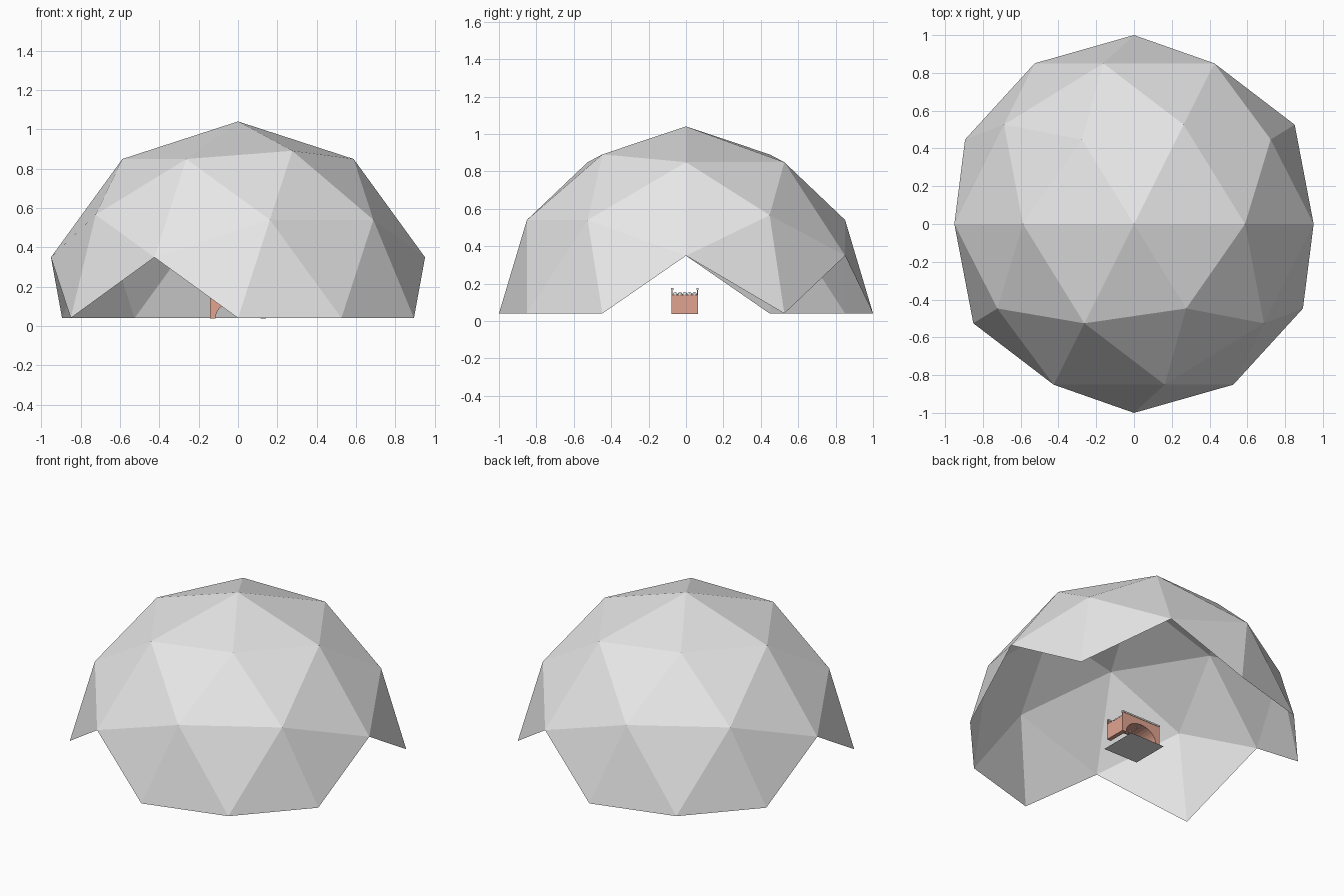
import bpy, bmesh, math
from mathutils import Matrix

if "Cube" in bpy.data.objects:
    bpy.data.objects.remove(bpy.data.objects["Cube"])


def material(name, rgb):
    m = bpy.data.materials.new(name)
    m.diffuse_color = (*rgb, 1)
    m.use_nodes = True
    m.node_tree.nodes["Principled BSDF"].inputs["Base Color"].default_value = m.diffuse_color
    return m


GREY = material("pale grey", (0.8, 0.8, 0.8))
BRICK = material("pink brick", (0.75, 0.37, 0.28))


def finish(name, bm, mat):
    me = bpy.data.meshes.new(name)
    bm.to_mesh(me)
    bm.free()
    me.materials.append(mat)
    ob = bpy.data.objects.new(name, me)
    bpy.context.collection.objects.link(ob)
    return ob


def box(name, x0, x1, y0, y1, z0, z1, mat):
    bm = bmesh.new()
    bmesh.ops.create_cube(bm, size=1)
    for v in bm.verts:
        v.co = ((x0 + x1) / 2 + v.co.x * (x1 - x0),
                (y0 + y1) / 2 + v.co.y * (y1 - y0),
                (z0 + z1) / 2 + v.co.z * (z1 - z0))
    return finish(name, bm, mat)


BASE = 0.04

# Open faceted dome: icosphere on its side, keeping only whole faces above the rim
bm = bmesh.new()
bmesh.ops.create_icosphere(bm, subdivisions=2, radius=1,
                           matrix=Matrix.Rotation(math.pi / 2, 4, 'X'))
low = [v for v in bm.verts if v.co.z < -0.01]
bmesh.ops.delete(bm, geom=low, context='VERTS')
bmesh.ops.translate(bm, verts=bm.verts, vec=(0, 0, BASE))
finish("sky_dome", bm, GREY)

# Flat ground sheet under the bridge
bm = bmesh.new()
bmesh.ops.create_grid(bm, x_segments=1, y_segments=1, size=0.125)
finish("ground_sheet", bm, GREY)

# Bridge body: arch strip extruded across the width
X, Y0, Y1, Z0, DECK = 0.143, -0.078, 0.065, 0.038, 0.14
N = 16
outline = [(-X, Z0), (-X, DECK), (X, DECK), (X, Z0)]
outline += [(0.115 * math.cos(math.pi * i / N), Z0 + 0.09 * math.sin(math.pi * i / N))
            for i in range(N + 1)]
bm = bmesh.new()
face = bm.faces.new([bm.verts.new((x, Y0, z)) for x, z in outline])
ext = bmesh.ops.extrude_face_region(bm, geom=[face])
bmesh.ops.translate(bm, vec=(0, Y1 - Y0, 0),
                    verts=[g for g in ext["geom"] if isinstance(g, bmesh.types.BMVert)])
bmesh.ops.recalc_face_normals(bm, faces=bm.faces)
finish("bridge_body", bm, BRICK)

# Parapets with stone coping along both sides
for side, ya, yb in (("front", Y0, Y0 + 0.007), ("back", Y1 - 0.007, Y1)):
    box(side + "_parapet", -X, X, ya, yb, DECK, 0.165, BRICK)
    box(side + "_coping", -X, X, ya - 0.003, yb + 0.003, 0.165, 0.175, GREY)

# Rounded cobbles on the deck
bm = bmesh.new()
cols, rows = 11, 5
px, py = 2 * X / cols, (Y1 - Y0 - 0.014) / rows
for i in range(cols):
    for j in range(rows):
        place = Matrix.Translation((-X + px * (i + 0.5), Y0 + 0.007 + py * (j + 0.5), DECK))
        bmesh.ops.create_icosphere(bm, subdivisions=2, radius=1,
                                   matrix=place @ Matrix.Diagonal((px * 0.52, py * 0.52, 0.015, 1)))
finish("cobbles", bm, GREY)
